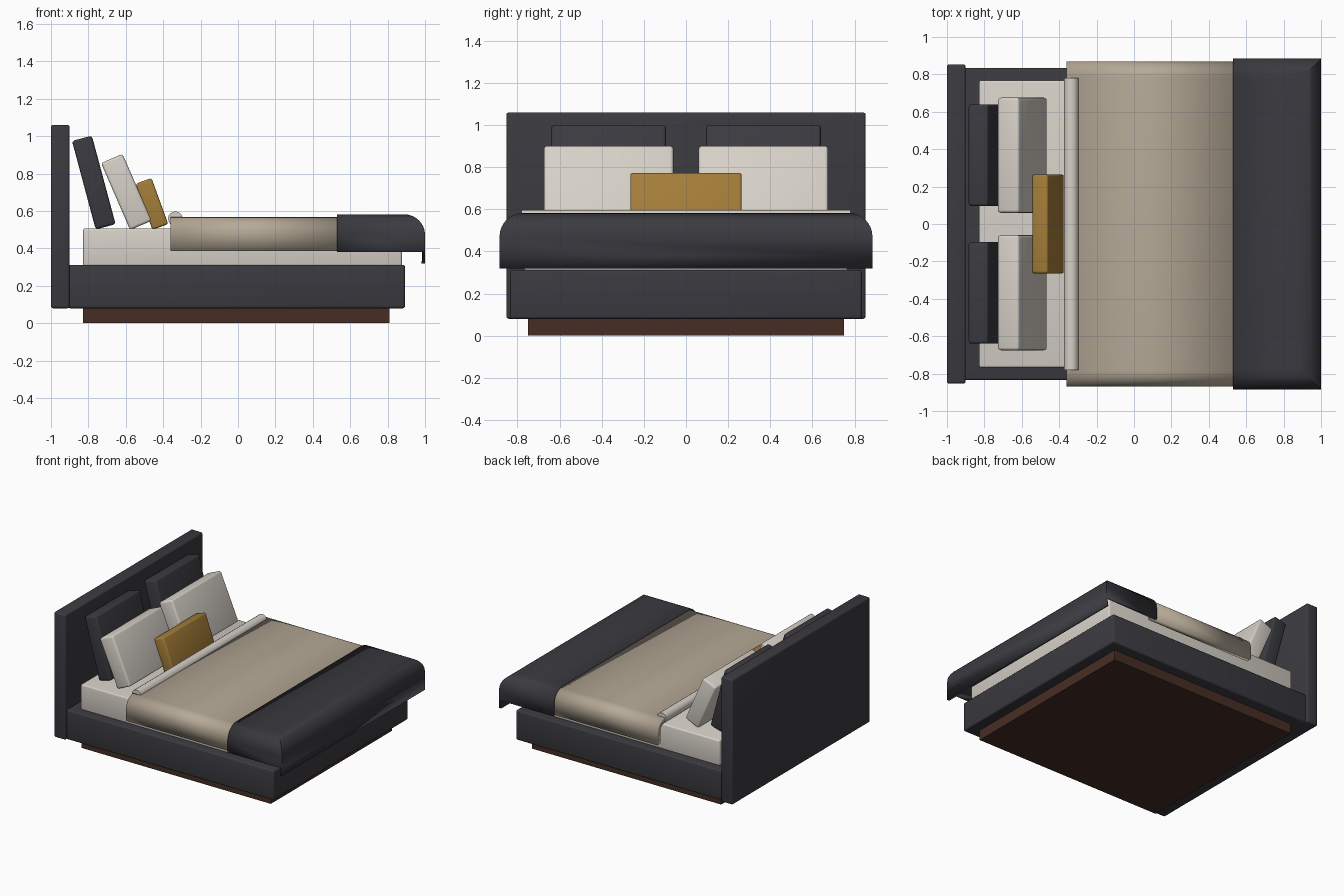
import bpy, bmesh, math
from mathutils import Matrix, Vector

cube = bpy.data.objects.get("Cube")
if cube:
    bpy.data.objects.remove(cube, do_unlink=True)


def material(name, rgb):
    m = bpy.data.materials.new(name)
    m.use_nodes = True
    m.diffuse_color = (*rgb, 1)
    bsdf = next(n for n in m.node_tree.nodes if n.type == 'BSDF_PRINCIPLED')
    bsdf.inputs["Base Color"].default_value = (*rgb, 1)
    bsdf.inputs["Roughness"].default_value = 0.8
    return m


charcoal = material("charcoal fabric", (0.042, 0.042, 0.051))
linen = material("off white linen", (0.67, 0.63, 0.57))
beige = material("beige blanket", (0.47, 0.40, 0.31))
gold = material("gold cushion", (0.37, 0.205, 0.04))
wood = material("dark wood", (0.062, 0.027, 0.018))


def finish(bm, name, mat):
    bmesh.ops.recalc_face_normals(bm, faces=bm.faces)
    mesh = bpy.data.meshes.new(name)
    bm.to_mesh(mesh)
    bm.free()
    mesh.materials.append(mat)
    ob = bpy.data.objects.new(name, mesh)
    bpy.context.collection.objects.link(ob)
    bpy.ops.object.select_all(action='DESELECT')
    ob.select_set(True)
    bpy.context.view_layer.objects.active = ob
    bpy.ops.object.shade_smooth_by_angle(angle=math.radians(35))
    return ob


def box_mesh(x, y, z):
    """Box from (low, high) ranges on each axis."""
    bm = bmesh.new()
    bmesh.ops.create_cube(bm, size=1)
    for v in bm.verts:
        v.co = [(lo + hi) / 2 + c * (hi - lo)
                for c, (lo, hi) in zip(v.co, (x, y, z))]
    return bm


def box(name, mat, x, y, z, bevel=0.0):
    bm = box_mesh(x, y, z)
    if bevel:
        bmesh.ops.bevel(bm, geom=bm.edges[:], offset=bevel, segments=3,
                        profile=0.5, affect='EDGES')
    return finish(bm, name, mat)


def cushion(name, mat, x, z, y, depth, height, tilt, bevel):
    """Rounded slab leaning back towards the headboard."""
    width = y[1] - y[0]
    bm = box_mesh((-depth / 2, depth / 2), (-width / 2, width / 2),
                  (-height / 2, height / 2))
    bmesh.ops.bevel(bm, geom=bm.edges[:], offset=bevel, segments=3,
                    profile=0.5, affect='EDGES')
    turn = Matrix.Rotation(math.radians(-tilt), 4, 'Y')
    place = Matrix.Translation(Vector((x, sum(y) / 2, z)))
    bm.transform(place @ turn)
    return finish(bm, name, mat)


def drape(name, mat, x, half, z, radius, thickness, foot_drop=None):
    """Hollow cover, open below; the foot end is closed if it hangs down."""
    bm = box_mesh(x, (-half, half), z)
    bm.normal_update()
    gone = [f for f in bm.faces if f.normal.z < -0.5 or f.normal.x < -0.5
            or (foot_drop is None and f.normal.x > 0.5)]
    bmesh.ops.delete(bm, geom=gone, context='FACES')
    # round the edges where the cover folds over
    folds = [e for e in bm.edges if len(e.link_faces) == 2
             and all(abs(v.co.z - z[1]) < 1e-5 for v in e.verts)]
    bmesh.ops.bevel(bm, geom=folds, offset=radius, segments=8,
                    profile=0.5, affect='EDGES')
    if foot_drop is not None:
        # lengthen the hanging foot panel
        hem = [e for e in bm.edges if e.is_boundary
               and all(v.co.x > x[1] - 1e-4 and v.co.z < z[0] + 1e-4 for v in e.verts)]
        new = bmesh.ops.extrude_edge_only(bm, edges=hem)["geom"]
        for v in new:
            if isinstance(v, bmesh.types.BMVert):
                v.co.z = foot_drop
    ob = finish(bm, name, mat)
    solid = ob.modifiers.new("Thickness", 'SOLIDIFY')
    solid.thickness = thickness
    solid.offset = -1
    return ob


# Base and headboard
box("plinth", wood, (-0.83, 0.81), (-0.75, 0.75), (0, 0.08))
box("bed_frame", charcoal, (-0.91, 0.893), (-0.835, 0.835), (0.08, 0.312), 0.012)
box("headboard", charcoal, (-1, -0.9), (-0.853, 0.853), (0.08, 1.06), 0.012)

# Bedding
box("mattress", linen, (-0.828, 0.877), (-0.768, 0.768), (0.305, 0.507), 0.012)
drape("blanket", beige, (-0.36, 0.56), 0.87, (0.385, 0.567), 0.085, 0.04)
drape("foot_throw", charcoal, (0.53, 1.0), 0.885, (0.38, 0.582), 0.11, 0.018, 0.32)

# Rolled top edge of the sheet
bm = bmesh.new()
bmesh.ops.create_cone(bm, cap_ends=True, segments=16, radius1=0.039,
                      radius2=0.039, depth=1.56)
bm.transform(Matrix.Translation((-0.335, 0, 0.559)) @ Matrix.Rotation(math.pi / 2, 4, 'X'))
finish(bm, "sheet_roll", linen)

# Pillows, in pairs
for side, s in (("left", 1), ("right", -1)):
    ys = sorted((s * 0.095, s * 0.64))
    cushion("back_pillow_" + side, charcoal, -0.771, 0.752, ys, 0.11, 0.49, 15, 0.015)
    ys = sorted((s * 0.06, s * 0.675))
    cushion("front_pillow_" + side, linen, -0.597, 0.702, ys, 0.125, 0.39, 23.5, 0.015)
cushion("accent_cushion", gold, -0.46, 0.638, (-0.264, 0.264), 0.09, 0.262, 20, 0.012)
